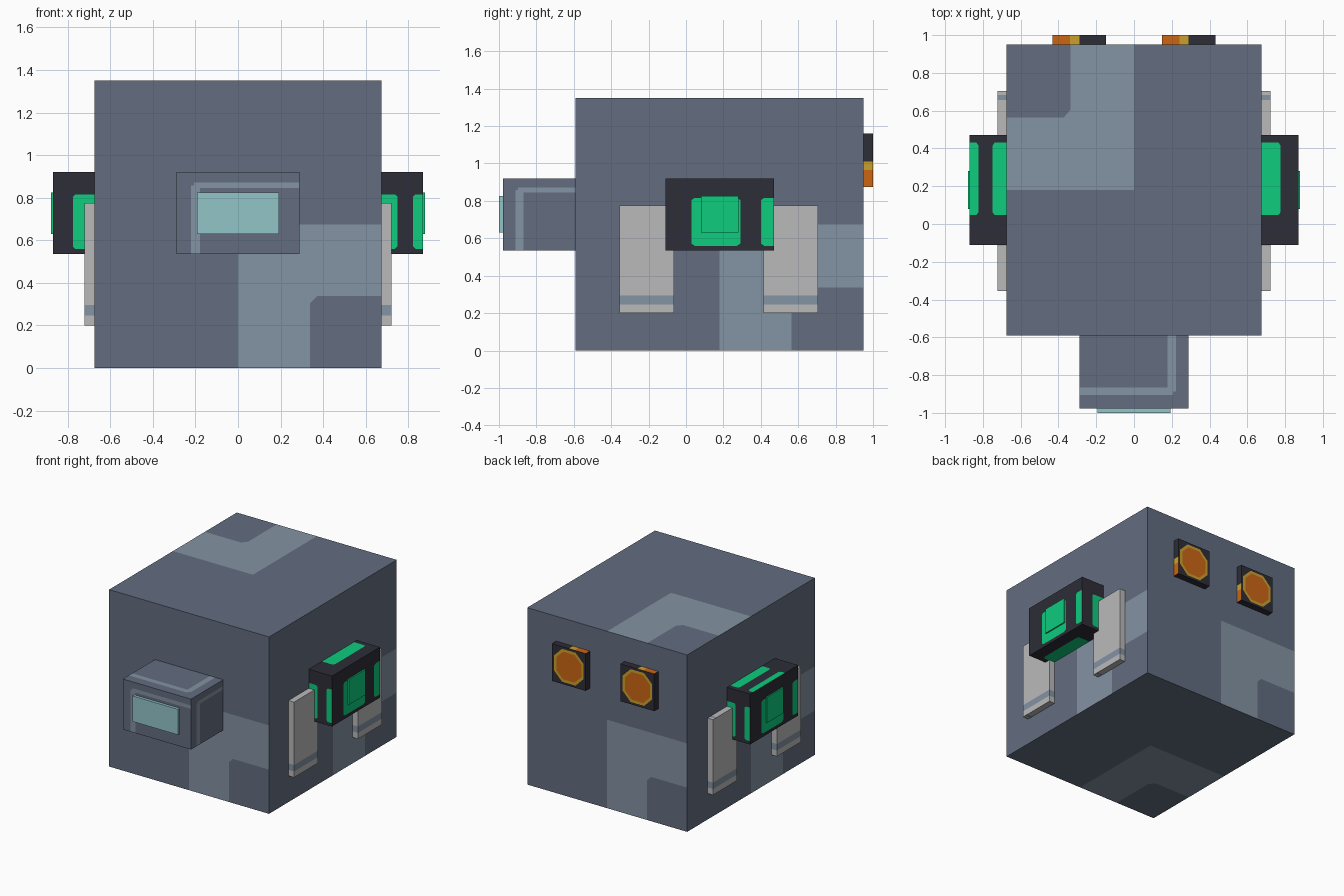
import bpy
import bmesh
from mathutils import Vector

if "Cube" in bpy.data.objects:
    bpy.data.objects.remove(bpy.data.objects["Cube"])


def material(name, hex_code):
    """Flat material from an sRGB hex code, stored as linear values."""
    srgb = [int(hex_code[i:i + 2], 16) / 255 for i in range(0, 6, 2)]
    colour = [c / 12.92 if c <= 0.04045 else ((c + 0.055) / 1.055) ** 2.4 for c in srgb] + [1]
    mat = bpy.data.materials.new(name)
    mat.use_nodes = True
    mat.diffuse_color = colour
    mat.node_tree.nodes["Principled BSDF"].inputs["Base Color"].default_value = colour
    return mat


SLATE = material("slate", "636d80")
STEEL = material("pale steel", "8493a3")
GREY = material("light grey", "bababb")
CHARCOAL = material("charcoal", "2d2d37")
GREEN = material("bright green", "0ecc7e")
TEAL = material("pale teal", "92c5c9")
ORANGE = material("orange", "cc6614")
YELLOW = material("mustard yellow", "cba02c")

# Each side of a box: (right, up) directions as seen from outside
X, Y, Z = Vector((1, 0, 0)), Vector((0, 1, 0)), Vector((0, 0, 1))
SIDES = {"front": (X, Z), "back": (-X, Z), "left": (Y, Z), "right": (-Y, Z),
         "top": (-X, -Y), "bottom": (-X, Y)}


def rect(u0, v0, u1, v1, c=0):
    """Rectangle in side fractions, with corners cut by c."""
    if c == 0:
        return [(u0, v0), (u1, v0), (u1, v1), (u0, v1)]
    return [(u0 + c, v0), (u1 - c, v0), (u1, v0 + c), (u1, v1 - c),
            (u1 - c, v1), (u0 + c, v1), (u0, v1 - c), (u0, v0 + c)]


def paint(bm, centre, half, side, shape, slot):
    """Cut a convex shape into one side of the box and colour the faces within."""
    right, up = SIDES[side]
    n = right.cross(up)

    def place(u, v):
        d = n + right * (2 * u - 1) + up * (2 * v - 1)
        return centre + d * half

    def side_faces():
        bm.normal_update()
        return [f for f in bm.faces if f.normal.dot(n) > 0.9]

    pts = [place(u, v) for u, v in shape]
    edges = list(zip(pts, pts[1:] + pts[:1]))
    for a, b in edges:
        faces = side_faces()
        geom = set(faces)
        for f in faces:
            geom.update(f.edges)
            geom.update(f.verts)
        bmesh.ops.bisect_plane(bm, geom=list(geom), dist=1e-5, plane_co=a,
                               plane_no=(b - a).cross(n).normalized())
    for f in side_faces():
        c = f.calc_center_median()
        if all((b - a).cross(c - a).dot(n) > -1e-6 for a, b in edges):
            f.material_index = slot


def box(name, lo, hi, base, marks=()):
    """Box between two corners; marks are (sides, shape, material) in order."""
    lo, hi = Vector(lo), Vector(hi)
    centre, half = (lo + hi) / 2, (hi - lo) / 2
    mats = [base]
    bm = bmesh.new()
    bmesh.ops.create_cube(bm, size=2)
    for v in bm.verts:
        v.co = centre + v.co * half
    for sides, shape, mat in marks:
        if mat not in mats:
            mats.append(mat)
        for side in sides:
            paint(bm, centre, half, side, shape, mats.index(mat))
    mesh = bpy.data.meshes.new(name)
    bm.to_mesh(mesh)
    bm.free()
    for mat in mats:
        mesh.materials.append(mat)
    obj = bpy.data.objects.new(name, mesh)
    bpy.context.collection.objects.link(obj)
    return obj


# Body with an L-shaped pale patch on every side
notch = [(0.75, 0), (1, 0), (1, 0.25), (0.775, 0.25), (0.75, 0.225)]
box("body", (-0.675, -0.59, 0), (0.675, 0.95, 1.35), SLATE,
    [(SIDES, rect(0.5, 0, 1, 0.5), STEEL), (SIDES, notch, SLATE)])

# Snout with a pale line near two edges of each side
box("snout", (-0.288, -0.978, 0.535), (0.288, -0.4, 0.92), SLATE,
    [(SIDES, rect(0.115, 0, 0.19, 0.84), STEEL),
     (SIDES, rect(0.14, 0.805, 1, 0.875), STEEL)])
box("snout_screen", (-0.192, -1, 0.63), (0.192, -0.96, 0.825), TEAL)


def span(sign, inner, outer):
    return sorted((sign * inner, sign * outer))


for sign, label in ((1, "left"), (-1, "right")):
    # Side pod with glowing panels
    x0, x1 = span(sign, 0.48, 0.87)
    box(label + "_pod", (x0, -0.11, 0.535), (x1, 0.47, 0.92), CHARCOAL,
        [(SIDES, rect(0.24, 0.065, 0.69, 0.73, 0.03), GREEN),
         (SIDES, rect(0.88, 0.065, 1.05, 0.73, 0.03), GREEN)])
    x0, x1 = span(sign, 0.86, 0.88)
    box(label + "_pod_button", (x0, 0.08, 0.63), (x1, 0.28, 0.825), GREEN)

    # Hanging side plates with a pale band
    for place, y in (("front", -0.355), ("back", 0.415)):
        x0, x1 = span(sign, 0.6, 0.722)
        box(f"{label}_{place}_plate", (x0, y, 0.2), (x1, y + 0.29, 0.775), GREY,
            [(SIDES, rect(0, 0.08, 1, 0.165), STEEL)])

    # Rear thruster: octagonal glow, with coloured strips on two rims
    x0, x1 = span(sign, 0.147, 0.432)
    box(label + "_thruster", (x0, 0.9, 0.875), (x1, 1, 1.16), CHARCOAL,
        [(["back"], rect(0.06, 0.06, 0.94, 0.94, 0.24), YELLOW),
         (["back"], rect(0.13, 0.13, 0.87, 0.87, 0.2), ORANGE),
         (["top"], rect(0.5, 0, 1, 1), YELLOW),
         (["top"], rect(0.67, 0, 1, 1), ORANGE),
         (["left"], rect(0, 0, 1, 0.48), YELLOW),
         (["left"], rect(0, 0, 1, 0.32), ORANGE)])
